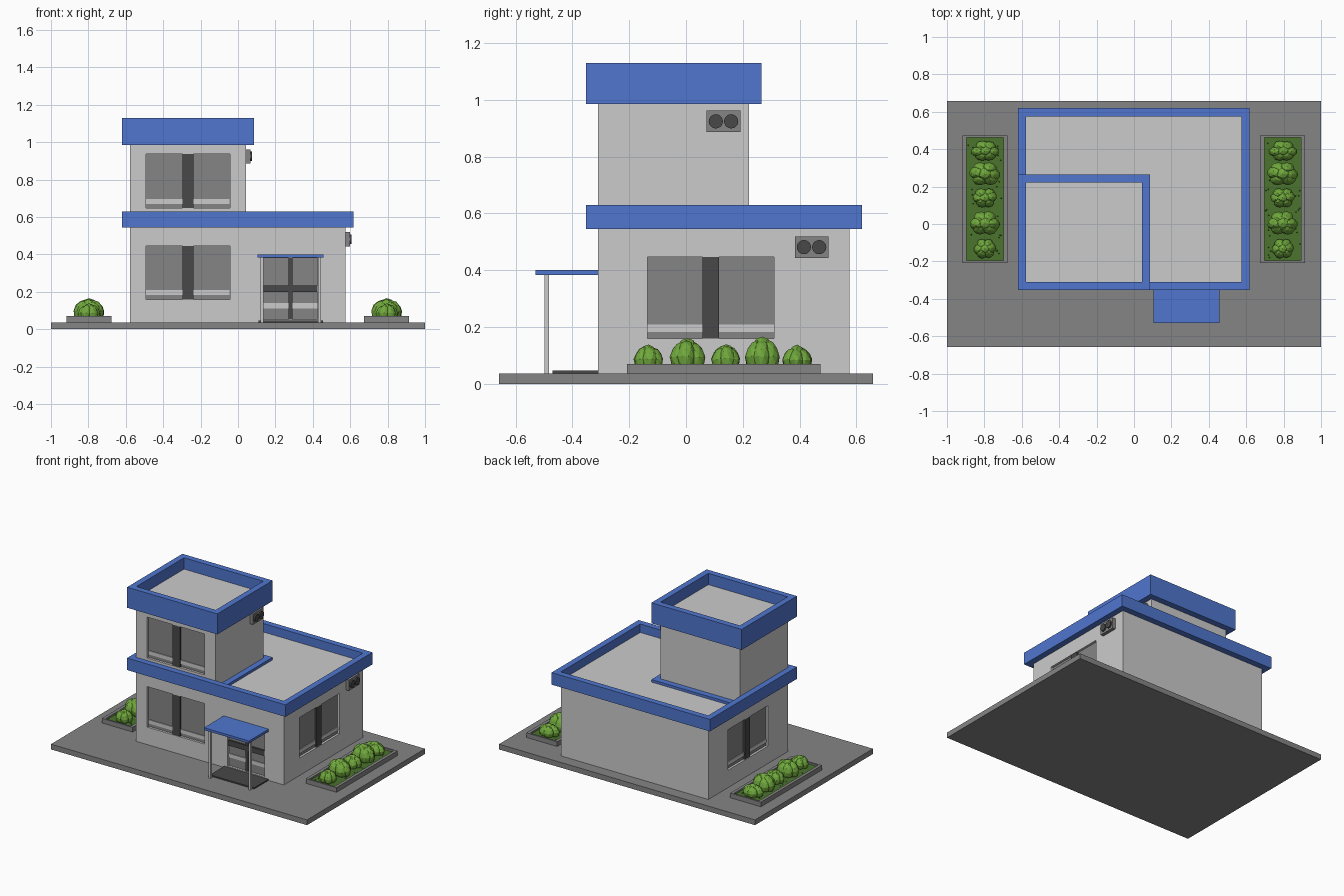
import bpy, bmesh, math, random
from mathutils import Matrix, Vector

if "Cube" in bpy.data.objects:
    bpy.data.objects.remove(bpy.data.objects["Cube"])

random.seed(4)


def material(name, rgb):
    m = bpy.data.materials.new(name)
    m.diffuse_color = (*rgb, 1)
    m.use_nodes = True
    m.node_tree.nodes["Principled BSDF"].inputs["Base Color"].default_value = m.diffuse_color
    return m


WALL = material("wall_light_grey", (0.6, 0.6, 0.6))
BLUE = material("trim_blue", (0.08, 0.18, 0.62))
GREY = material("mid_grey", (0.235, 0.235, 0.235))
DARK = material("dark_grey", (0.065, 0.065, 0.065))
LEAF = material("leaf_green", (0.16, 0.39, 0.045))
SOIL = material("bed_green", (0.07, 0.175, 0.026))


def finish(bm, name, mat):
    bmesh.ops.recalc_face_normals(bm, faces=bm.faces)
    me = bpy.data.meshes.new(name)
    bm.to_mesh(me)
    bm.free()
    me.materials.append(mat)
    ob = bpy.data.objects.new(name, me)
    bpy.context.collection.objects.link(ob)
    return ob


def box(name, mat, x, y, z):
    """Box from (min, max) ranges."""
    bm = bmesh.new()
    bmesh.ops.create_cube(bm, size=1)
    for v in bm.verts:
        v.co = [r[0] if c < 0 else r[1] for c, r in zip(v.co, (x, y, z))]
    return finish(bm, name, mat)


def ring(name, mat, x, y, z, tx, ty=None):
    """Rectangular frame with rim widths tx, ty."""
    ty = ty or tx
    bm = bmesh.new()

    def loop(ix, iy, h):
        return [bm.verts.new(p) for p in (
            (x[0] + ix, y[0] + iy, h), (x[1] - ix, y[0] + iy, h),
            (x[1] - ix, y[1] - iy, h), (x[0] + ix, y[1] - iy, h))]
    loops = [loop(0, 0, z[0]), loop(0, 0, z[1]), loop(tx, ty, z[1]), loop(tx, ty, z[0])]
    for k in range(4):
        a, b = loops[k], loops[(k + 1) % 4]
        for i in range(4):
            j = (i + 1) % 4
            bm.faces.new((a[i], a[j], b[j], b[i]))
    return finish(bm, name, mat)


def cut(target, x, y, z):
    """Cut a box-shaped recess."""
    c = box("cutter", WALL, x, y, z)
    c.hide_render = True
    m = target.modifiers.new("recess", 'BOOLEAN')
    m.operation, m.solver, m.object = 'DIFFERENCE', 'EXACT', c
    bpy.context.view_layer.objects.active = target
    bpy.ops.object.modifier_apply(modifier=m.name)
    bpy.data.objects.remove(c)


# Base slab and the two storeys
box("base_slab", GREY, (-1, 1), (-0.658, 0.658), (0, 0.037))
ground = box("ground_floor", WALL, (-0.578, 0.575), (-0.31, 0.576), (0.037, 0.57))
upper = box("upper_floor", WALL, (-0.578, 0.043), (-0.31, 0.222), (0.57, 1.05))

# Blue parapets and the strip at the foot of the upper storey
ring("lower_parapet", BLUE, (-0.62, 0.617), (-0.352, 0.619), (0.545, 0.63), 0.043)
ring("upper_parapet", BLUE, (-0.62, 0.085), (-0.352, 0.265), (0.985, 1.13), 0.043)
ring("upper_floor_skirt", BLUE, (-0.6, 0.085), (-0.33, 0.265), (0.56, 0.588), 0.043)

D = 0.02  # recess depth


def window(name, wall, side, at, c, half, z, parts):
    """Recessed window. side: 'front', 'left' or 'right'; at: wall plane;
    parts: (label, material, u range, z range, thickness)."""
    s = 1 if side == "right" else -1

    def place(u, d0, d1):
        d = tuple(sorted((at + s * d0, at + s * d1)))
        return (u, d) if side == "front" else (d, u)
    cut(wall, *place((c - half, c + half), -D, 0.05), z)
    box(name + "_glass", GREY, *place((c - half, c + half), -D, -D + 0.004), z)
    for label, mat, u, h, t in parts:
        box(f"{name}_{label}", mat, *place((c + u[0], c + u[1]), -D, -D + t), h)


def wide_parts(z0, z1):
    return [("mullion", DARK, (-0.029, 0.029), (z0, z1), 0.016),
            ("rail", WALL, (-0.223, 0.223), (z0 + 0.022, z0 + 0.049), 0.009)]


window("front_window", ground, "front", -0.31, -0.268, 0.224, (0.16, 0.446), wide_parts(0.16, 0.446))
window("right_window", ground, "right", 0.575, 0.087, 0.223, (0.16, 0.446), wide_parts(0.16, 0.446))
window("left_window", ground, "left", -0.578, 0.135, 0.223, (0.16, 0.446), wide_parts(0.16, 0.446))
window("upper_window", upper, "front", -0.31, -0.268, 0.224, (0.648, 0.937), wide_parts(0.648, 0.937))
window("door", ground, "front", -0.31, 0.281, 0.145, (0.052, 0.381), [
    ("mullion", DARK, (-0.011, 0.011), (0.052, 0.381), 0.014),
    ("crossbar", DARK, (-0.144, 0.144), (0.198, 0.235), 0.016),
    ("rail", WALL, (-0.144, 0.144), (0.112, 0.139), 0.009)])

# Porch: canopy, posts and step
box("canopy", BLUE, (0.105, 0.457), (-0.53, -0.31), (0.383, 0.4))
box("door_step", DARK, (0.11, 0.455), (-0.47, -0.31), (0.037, 0.046))
for i, px in enumerate((0.127, 0.437)):
    box(f"canopy_post_{i}", WALL, (px - 0.008, px + 0.008), (-0.498, -0.482), (0.037, 0.383))

# Air conditioners on the right-hand walls
for n, (wx, cy, cz) in enumerate(((0.043, 0.132, 0.924), (0.575, 0.442, 0.481))):
    box(f"air_conditioner_{n}", GREY, (wx, wx + 0.023), (cy - 0.059, cy + 0.059), (cz - 0.038, cz + 0.038))
    for k in (-1, 1):
        bm = bmesh.new()
        bmesh.ops.create_cone(bm, cap_ends=True, segments=20, radius1=0.025, radius2=0.025, depth=0.012)
        bmesh.ops.transform(bm, verts=bm.verts, matrix=Matrix.Translation(
            (wx + 0.027, cy + k * 0.027, cz)) @ Matrix.Rotation(math.pi / 2, 4, 'Y'))
        finish(bm, f"fan_{n}_{'a' if k < 0 else 'b'}", DARK)


def bush(name, ry, rx, h, seed):
    """Faceted bush made of upright overlapping lobes around a core."""
    rnd = random.Random(seed)
    bm = bmesh.new()
    lobes = [(0, 0, 0.62, 1.0)]
    for i in range(6):
        a = i * math.tau / 6 + rnd.uniform(-0.2, 0.2)
        lobes.append((math.cos(a) * 0.5, math.sin(a) * 0.5, 0.5, rnd.uniform(0.82, 0.95)))
    for lx, ly, r, t in lobes:
        new = bmesh.ops.create_icosphere(bm, subdivisions=2, radius=1)["verts"]
        for v in new:
            j = rnd.uniform(0.95, 1.03)
            zz = v.co.z * j
            lean = 1 - 0.3 * max(zz, 0)
            v.co = Vector(((lx * lean + v.co.x * r * j) * rx,
                           (ly * lean + v.co.y * r * j) * ry,
                           h * t * (0.4 + 0.6 * zz)))
    # Trim everything below the bed
    bmesh.ops.bisect_plane(bm, geom=bm.verts[:] + bm.edges[:] + bm.faces[:],
                           plane_co=(0, 0, -0.002), plane_no=(0, 0, -1), clear_outer=True)
    return finish(bm, name, LEAF)


# Planters with five bushes each: (y, half length, half width, height)
BUSHES = ((-0.132, 0.056, 0.06, 0.08), (0.004, 0.068, 0.082, 0.104), (0.141, 0.055, 0.066, 0.082),
          (0.268, 0.068, 0.084, 0.108), (0.391, 0.055, 0.075, 0.079))
for side, cx in (("left", -0.797), ("right", 0.795)):
    ring(f"{side}_planter", GREY, (cx - 0.12, cx + 0.12), (-0.208, 0.474), (0.037, 0.07), 0.022, 0.012)
    box(f"{side}_planter_bed", SOIL, (cx - 0.1, cx + 0.1), (-0.198, 0.464), (0.037, 0.058))
    for i, (by, ry, rx, h) in enumerate(BUSHES):
        b = bush(f"{side}_bush_{i}", ry, rx, h, i)
        b.location = (cx, by, 0.058)
    # Small sprouts scattered on the bed
    bm = bmesh.new()
    for i in range(26):
        p = (cx + random.choice((-1, 1)) * random.uniform(0.06, 0.092), random.uniform(-0.185, 0.45), 0.06)
        bmesh.ops.create_cone(bm, segments=4, cap_ends=True, radius1=0.005, radius2=0.001,
                              depth=0.008, matrix=Matrix.Translation(p))
    finish(bm, f"{side}_sprouts", SOIL)
